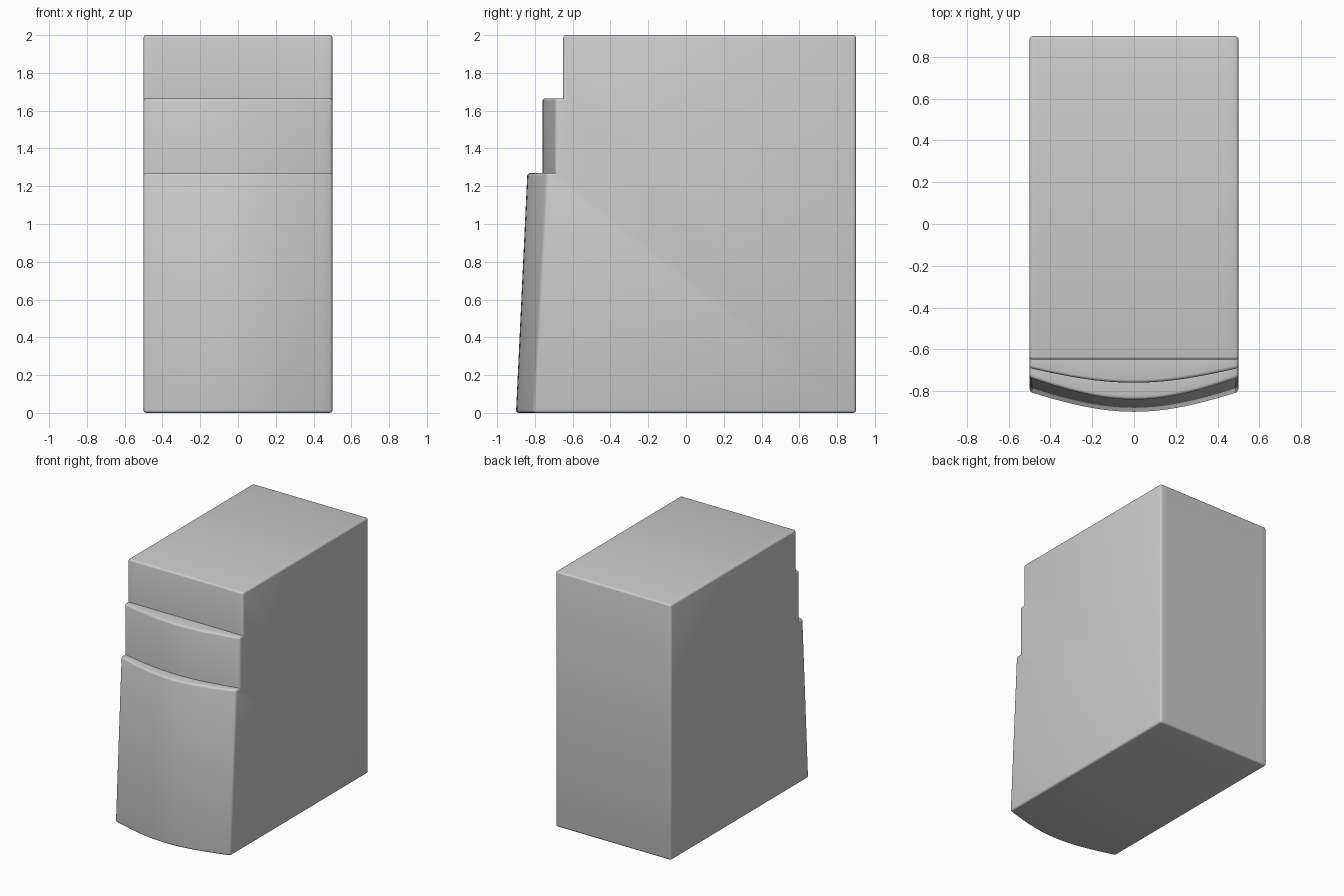
import bpy, bmesh, math

if "Cube" in bpy.data.objects:
    bpy.data.objects.remove(bpy.data.objects["Cube"])

# Side outline: (z, y on the centre line, y at the side edges)
OUTLINE = [
    (0.0, -0.90, -0.805), (1.27, -0.84, -0.735),   # leaning lower panel
    (1.27, -0.76, -0.69), (1.665, -0.76, -0.69),   # middle step
    (1.665, -0.65, -0.65), (2.0, -0.65, -0.65),    # flat upper step
    (2.0, 0.90, 0.90), (0.0, 0.90, 0.90),          # back
]
COLS = 20


def slice_at(bm, x):
    bow = math.cos(math.pi * x)
    return [bm.verts.new((x, side + (mid - side) * bow, z)) for z, mid, side in OUTLINE]


# Stepped, bowed body lofted across the width
bm = bmesh.new()
slices = [slice_at(bm, -0.5 + i / COLS) for i in range(COLS + 1)]
n = len(OUTLINE)
for a, b in zip(slices, slices[1:]):
    for k in range(n):
        m = (k + 1) % n
        bm.faces.new((a[k], a[m], b[m], b[k]))
bm.faces.new(slices[0])
bm.faces.new(slices[-1])
bmesh.ops.recalc_face_normals(bm, faces=bm.faces)

# Soft rounding on the outer edges only; inner step corners stay sharp
outer = [e for e in bm.edges if e.calc_face_angle_signed(0) > math.radians(35)]
bmesh.ops.bevel(bm, geom=outer, offset=0.015, offset_type='OFFSET', segments=3,
                profile=0.5, affect='EDGES', clamp_overlap=True)

mesh = bpy.data.meshes.new("stepped_body")
bm.to_mesh(mesh)
bm.free()
body = bpy.data.objects.new("stepped_body", mesh)
bpy.context.collection.objects.link(body)
bpy.context.view_layer.objects.active = body
body.select_set(True)
bpy.ops.object.shade_smooth_by_angle(angle=math.radians(35))
